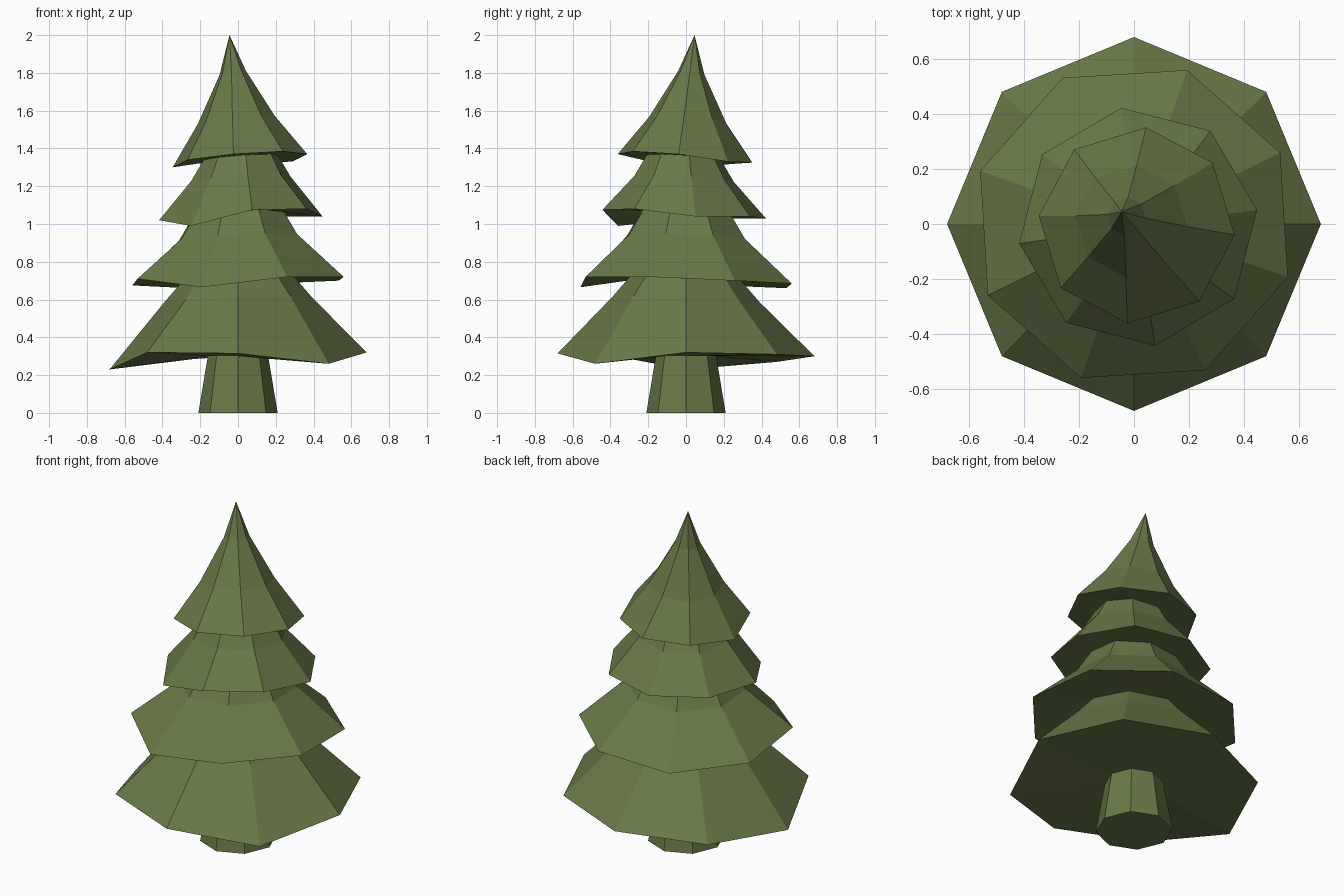
import bpy, bmesh
from math import cos, sin, radians

if "Cube" in bpy.data.objects:
    bpy.data.objects.remove(bpy.data.objects["Cube"])

SIDES = 8
green = bpy.data.materials.new("pine_green")
green.diffuse_color = (0.14, 0.19, 0.065, 1)
green.use_nodes = True
green.node_tree.nodes["Principled BSDF"].inputs["Base Color"].default_value = green.diffuse_color


def ring(bm, radius, z, turn=0, centre=(0, 0), tilt=0.0, drops=None):
    """Eight-sided ring; tilt lifts the front right, drops adds a height per corner."""
    verts = []
    for i in range(SIDES):
        a = radians(turn + 45 * i)
        dz = drops[i] if drops else tilt * cos(a + radians(45))
        verts.append(bm.verts.new((centre[0] + radius * cos(a),
                                   centre[1] + radius * sin(a), z + dz)))
    return verts


def bridge(bm, lower, upper):
    for i in range(SIDES):
        j = (i + 1) % SIDES
        bm.faces.new((lower[i], lower[j], upper[j], upper[i]))


bm = bmesh.new()

# Trunk
rings = [ring(bm, 0.21, 0), ring(bm, 0.16, 0.30)]
bm.faces.new(rings[0][::-1])

# Bough tiers: turn, centre, rim radius, uneven rim heights (counter-clockwise
# from the right), then the rings above the rim as (radius, z)
tiers = [
    (0, (0, 0), 0.68,
     (0.32, 0.31, 0.30, 0.27, 0.23, 0.32, 0.315, 0.26),
     ((0.39, 0.60), (0.29, 0.715))),
    (-19, (0, 0), 0.592,
     (0.72, 0.70, 0.685, 0.66, 0.675, 0.71, 0.665, 0.72),
     ((0.33, 0.93), (0.25, 1.06))),
    (8, (0.015, -0.01), 0.437,
     (1.04, 1.04, 1.03, 1.03, 1.02, 0.99, 1.075, 1.08),
     ((0.265, 1.24), (0.20, 1.35))),
    (-5.5, (0.01, -0.005), 0.358,
     (1.37, 1.33, 1.325, 1.32, 1.30, 1.34, 1.37, 1.385), ()),
]
for turn, centre, radius, heights, upper in tiers:
    rings.append(ring(bm, radius, 0, turn, centre, drops=heights))
    for r, z in upper:
        rings.append(ring(bm, r, z, turn, centre, tilt=0.02))

# Leaning tip
rings.append(ring(bm, 0.205, 1.55, -5.5, (-0.01, 0.01), tilt=0.03))
rings.append(ring(bm, 0.07, 1.80, -5.5, (-0.028, 0.028), tilt=0.015))
for lower, upper in zip(rings, rings[1:]):
    bridge(bm, lower, upper)
apex = bm.verts.new((-0.045, 0.045, 2.0))
for i in range(SIDES):
    bm.faces.new((rings[-1][i], rings[-1][(i + 1) % SIDES], apex))

bmesh.ops.recalc_face_normals(bm, faces=bm.faces)
mesh = bpy.data.meshes.new("pine_tree")
bm.to_mesh(mesh)
bm.free()
mesh.materials.append(green)
tree = bpy.data.objects.new("pine_tree", mesh)
bpy.context.collection.objects.link(tree)
